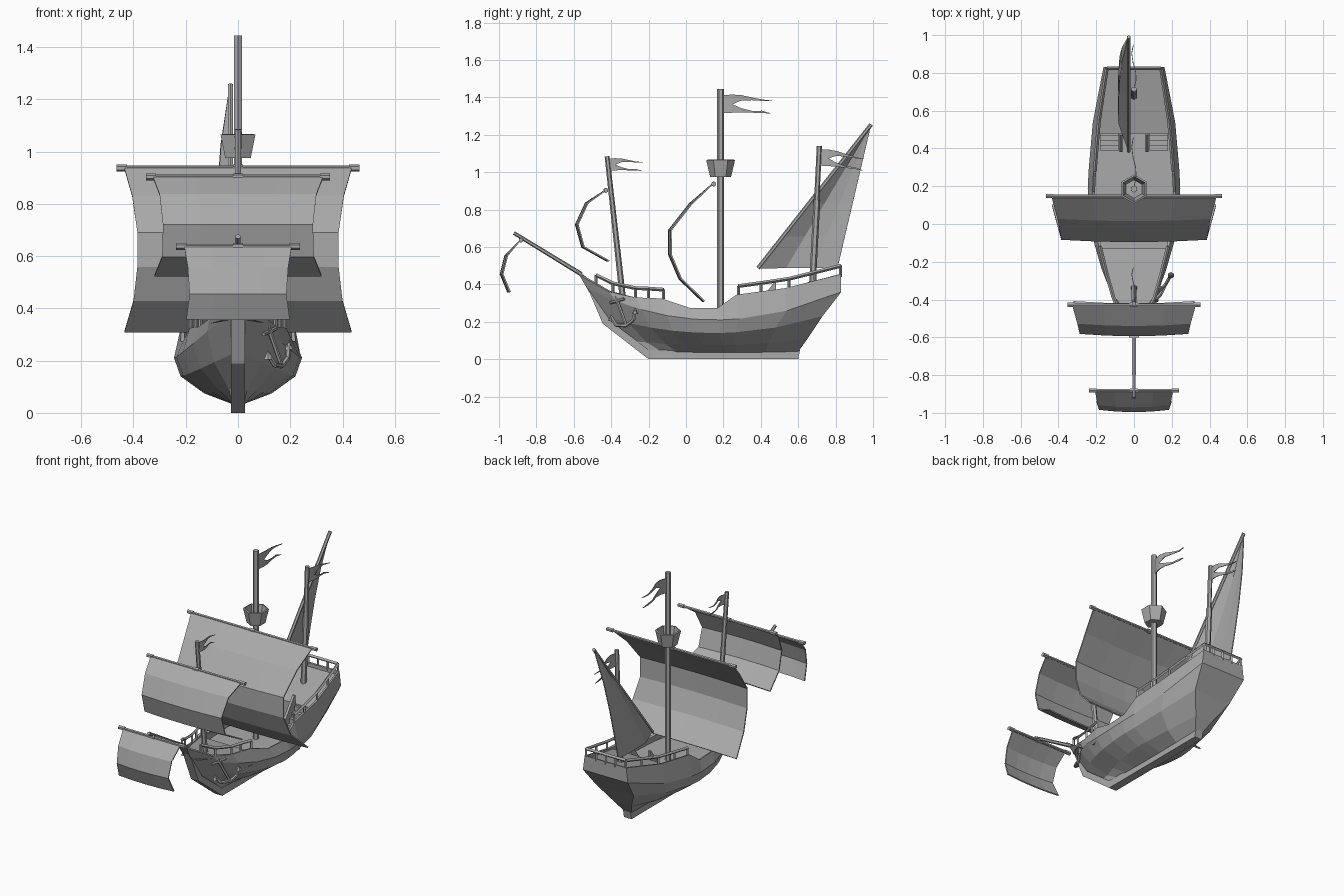
import bpy, bmesh, math
from mathutils import Vector

if "Cube" in bpy.data.objects:
    bpy.data.objects.remove(bpy.data.objects["Cube"])

grey = bpy.data.materials.new("plain grey")
grey.use_nodes = True
GREY = (0.4, 0.4, 0.4, 1)
grey.diffuse_color = GREY
grey.node_tree.nodes["Principled BSDF"].inputs["Base Color"].default_value = GREY


def finish(name, bm, thickness=0, offset=0):
    bmesh.ops.recalc_face_normals(bm, faces=bm.faces)
    mesh = bpy.data.meshes.new(name)
    bm.to_mesh(mesh)
    bm.free()
    mesh.materials.append(grey)
    obj = bpy.data.objects.new(name, mesh)
    bpy.context.collection.objects.link(obj)
    if thickness:
        mod = obj.modifiers.new("Thickness", "SOLIDIFY")
        mod.thickness, mod.offset = thickness, offset
    return obj


def grid(bm, rows):
    """Skin a grid of points with quads."""
    vs = [[bm.verts.new(p) for p in row] for row in rows]
    for a, b in zip(vs, vs[1:]):
        for i in range(len(a) - 1):
            bm.faces.new((a[i], a[i + 1], b[i + 1], b[i]))
    return vs


def add_rod(bm, a, b, r0, r1=None, sides=6):
    a, b = Vector(a), Vector(b)
    made = bmesh.ops.create_cone(bm, cap_ends=True, segments=sides, radius1=r0,
                                 radius2=r0 if r1 is None else r1, depth=(b - a).length)
    turn = (b - a).to_track_quat("Z", "Y")
    for v in made["verts"]:
        v.co = turn @ v.co + (a + b) / 2


def rods(name, pieces, sides=6):
    bm = bmesh.new()
    for p in pieces:
        add_rod(bm, *p, sides=sides)
    return finish(name, bm)


def plate(name, outline, half):
    """Extrude a (y, z) outline across x."""
    bm = bmesh.new()
    face = bm.faces.new([bm.verts.new((-half, y, z)) for y, z in outline])
    out = bmesh.ops.extrude_face_region(bm, geom=[face])
    for v in out["geom"]:
        if isinstance(v, bmesh.types.BMVert):
            v.co.x = half
    return finish(name, bm)


def lerp(a, b, t):
    return a + (b - a) * t


# Hull: sheer line plus strakes that dip amidships and taper at both ends
SHEER = [(-.57, .03, .45), (-.41, .11, .36), (-.27, .15, .33), (-.13, .185, .325),
         (.02, .21, .275), (.17, .22, .275), (.27, .215, .345), (.53, .195, .38), (.83, .15, .455)]
FULLNESS = [.1, .48, .7, .86, .96, 1, .98, .89, .66]
STEPS = [(p[0] + .57) / 1.4 for p in SHEER]


def strake(bow, stern, low, width, power):
    row = []
    for s, f in zip(STEPS, FULLNESS):
        end = bow[1] if s < .5 else stern[1]
        z = low + (end - low) * abs(2 * s - 1) ** 2
        row.append((lerp(bow[0], stern[0], s), width * f ** power, z))
    return row


STRAKES = [[(y, x, z) for y, x, z in SHEER],
           strake((-.53, .38), (.83, .36), .21, .245, 1),
           strake((-.44, .23), (.73, .23), .14, .22, 1.2),
           strake((-.32, .1), (.65, .11), .075, .13, 1.8),
           strake((-.22, .04), (.6, .04), .035, .025, 0)]
bm = bmesh.new()
full = STRAKES + STRAKES[::-1]
skin = grid(bm, [[(x if i < 5 else -x, y, z) for y, x, z in row] for i, row in enumerate(full)])
for i in range(4):  # transom
    bm.faces.new((skin[i][-1], skin[i + 1][-1], skin[8 - i][-1], skin[9 - i][-1]))
finish("hull", bm, .014, -1)

plate("keel_and_stem", [(-.2, 0), (.6, 0), (.61, .05), (-.2, .05), (-.41, .21), (-.49, .39),
                        (-.51, .42), (-.6, .495), (-.53, .39), (-.445, .19)], .027)


def sheer_at(y):
    for a, b in zip(SHEER, SHEER[1:]):
        if y <= b[0] + 1e-6:
            t = (y - a[0]) / (b[0] - a[0])
            return lerp(a[1], b[1], t), lerp(a[2], b[2], t)


# Decks with a bulkhead closing each raised one
def deck(name, y0, y1, z0, z1, spread, drop_at=None):
    rows = []
    for i in range(9):
        t = i / 8
        y = lerp(y0, y1, t)
        x = sheer_at(y)[0] + spread
        rows.append([(-x, y, lerp(z0, z1, t)), (x, y, lerp(z0, z1, t))])
    if drop_at is not None:
        edge = rows[drop_at]
        below = [(x, y, .2) for x, y, z in edge]
        rows = [below] + rows if drop_at == 0 else rows + [below]
    bm = bmesh.new()
    grid(bm, rows)
    finish(name, bm)


deck("fore_deck", -.5, -.13, .355, .305, -.005, -1)
deck("main_deck", -.16, .5, .22, .22, .012)
deck("aft_deck", .48, .82, .355, .43, -.006, 0)

# Stairs up to the aft deck
for side, label in ((1, "left"), (-1, "right")):
    bm = bmesh.new()
    for i in range(4):
        y, z = .39 + .025 * i, .25 + .032 * i
        grid(bm, [[(side * x, y + dy, z + dz) for x in (.08, .18)]
                  for dy, dz in ((0, -.032), (0, 0), (.025, 0))])
    finish(label + "_stairs", bm)
    wall = plate(label + "_stair_side", [(.38, .22), (.38, .29), (.47, .41), (.48, .41), (.48, .22)], .008)
    wall.location.x = side * .07

# Railings
for name, ys, up in (("fore_rail", (-.48, -.39, -.27, -.2, -.12), .05),
                     ("aft_rail", (.28, .4, .55, .69, .825), .045)):
    for side, label in ((1, "left"), (-1, "right")):
        feet = [Vector((side * (sheer_at(y)[0] - .007), y, sheer_at(y)[1])) for y in ys]
        tops = [f + Vector((0, 0, up)) for f in feet]
        parts = [(f, t, .008) for f, t in zip(feet, tops)]
        parts += [(a, b, .01) for a, b in zip(tops, tops[1:])]
        rods(label + "_" + name, parts, 4)
parts = [((-.143, .825, .5), (.143, .825, .5), .01)]
parts += [((x, .825, .44), (x, .825, .5), .008) for x in (-.07, 0, .07)]
rods("stern_rail", parts, 4)

# Masts and bowsprit
rods("fore_mast", [((0, -.335, .3), (0, -.422, 1.085), .017, .013)])
rods("main_mast", [((0, .185, .2), (0, .185, 1.445), .018)])
rods("mizzen_mast", [((0, .675, .38), (0, .7, .85), .018),
                     ((0, .698, .83), (0, .713, 1.14), .014)])
rods("bowsprit", [((0, -.56, .455), (0, -.92, .675), .012, .01)])

# Crow's nest, an open six sided cup
bm = bmesh.new()
cup = [[(r * math.sin(k * math.pi / 3), .185 + r * math.cos(k * math.pi / 3), z) for k in range(7)]
       for r, z in ((.005, .975), (.056, .975), (.077, 1.065))]
grid(bm, cup)
bmesh.ops.remove_doubles(bm, verts=bm.verts, dist=.001)
finish("crows_nest", bm, .01, -1)


# Square sails hung from yards
def square_sail(name, yard, yard_half, profile, belly):
    y, z = yard
    rods(name + "_yard", [((-yard_half, y, z), (yard_half, y, z), .009),
                          ((-yard_half, y, z), (-yard_half + .04, y, z), .013),
                          ((yard_half - .04, y, z), (yard_half, y, z), .013),
                          ((-.02, y, z), (.02, y, z), .014)])
    bm = bmesh.new()
    rows = []
    for i, (py, pz, half) in enumerate(profile):
        rows.append([(half * u, py - belly * (1 - u * u) * min(i, 1), pz)
                     for u in (-1, -.5, 0, .5, 1)])
    grid(bm, rows)
    finish(name, bm, .008)


square_sail("main_sail", (.148, .937), .465,
            [(.14, .935, .435), (.03, .83, .405), (-.08, .69, .385), (-.08, .56, .385),
             (-.025, .43, .4), (.1, .31, .435)], .012)
square_sail("fore_sail", (-.428, .903), .353,
            [(-.435, .9, .325), (-.525, .835, .3), (-.578, .72, .287), (-.545, .6, .29),
             (-.41, .525, .32)], .012)
square_sail("bow_sail", (-.882, .637), .238,
            [(-.89, .632, .205), (-.955, .555, .192), (-.98, .455, .185), (-.94, .358, .198)], .012)

# Lateen spar and its three cornered sail
tack, peak, clew = Vector((-.028, .385, .487)), Vector((-.028, .99, 1.255)), Vector((-.028, .81, .487))
rods("lateen_spar", [(tack, peak, .011)])
bm = bmesh.new()
rows = []
for t in (0, .22, .45, .7, .97):
    luff, leech = tack.lerp(peak, t), clew.lerp(peak, t)
    rows.append([luff.lerp(leech, u) - Vector((.055 * b * (1 - t ** 3), 0, 0))
                 for u, b in ((0, 0), (.35, .95), (.7, 1), (1, .9))])
grid(bm, rows)
finish("lateen_sail", bm, .006)

# Swallow tailed flags, sampled along their length as two tapering tongues
def flag(name, y, z, length, height, droop):
    bm = bmesh.new()

    def point(u, v):
        wave = .012 * math.sin(u * 6)
        return (wave, y + u * length, z - v * height - droop * u)

    top = [(0, 0, .5), (.2, -.03, .5), (.38, 0, .3), (.6, .13, .28), (.8, .24, .32), (1, .3, .32)]
    low = [(0, .5, 1), (.2, .5, .97), (.38, .72, .95), (.6, .87, .97), (.8, .86, .98), (.97, 1, 1.02)]
    for tongue in (top, low):
        grid(bm, [[point(u, a), point(u, b)] for u, a, b in tongue])
    bmesh.ops.remove_doubles(bm, verts=bm.verts, dist=.001)
    finish(name, bm, .004)


flag("main_flag", .195, 1.412, .265, .097, 0)
flag("fore_flag", -.415, 1.073, .185, .065, 0)
flag("mizzen_flag", .715, 1.123, .235, .088, .025)

# Anchor lying on the left bow
head, crown = Vector((.11, -.38, .345)), Vector((.167, -.32, .18))
fluke_a, fluke_b = Vector((.115, -.4, .225)), Vector((.195, -.272, .262))
bend_a, bend_b = Vector((.14, -.375, .183)), Vector((.19, -.28, .21))
stock = head.lerp(crown, .2)
across = (fluke_b - fluke_a).normalized() * .045
parts = [(head, crown, .009), (stock - across, stock + across, .008)]
parts += [(a, b, .01) for a, b in ((crown, bend_a), (bend_a, fluke_a), (crown, bend_b), (bend_b, fluke_b))]
parts += [(f - Vector((0, 0, .02)), f + Vector((0, 0, .015)), .018, .001) for f in (fluke_a, fluke_b)]
rods("anchor", parts)
